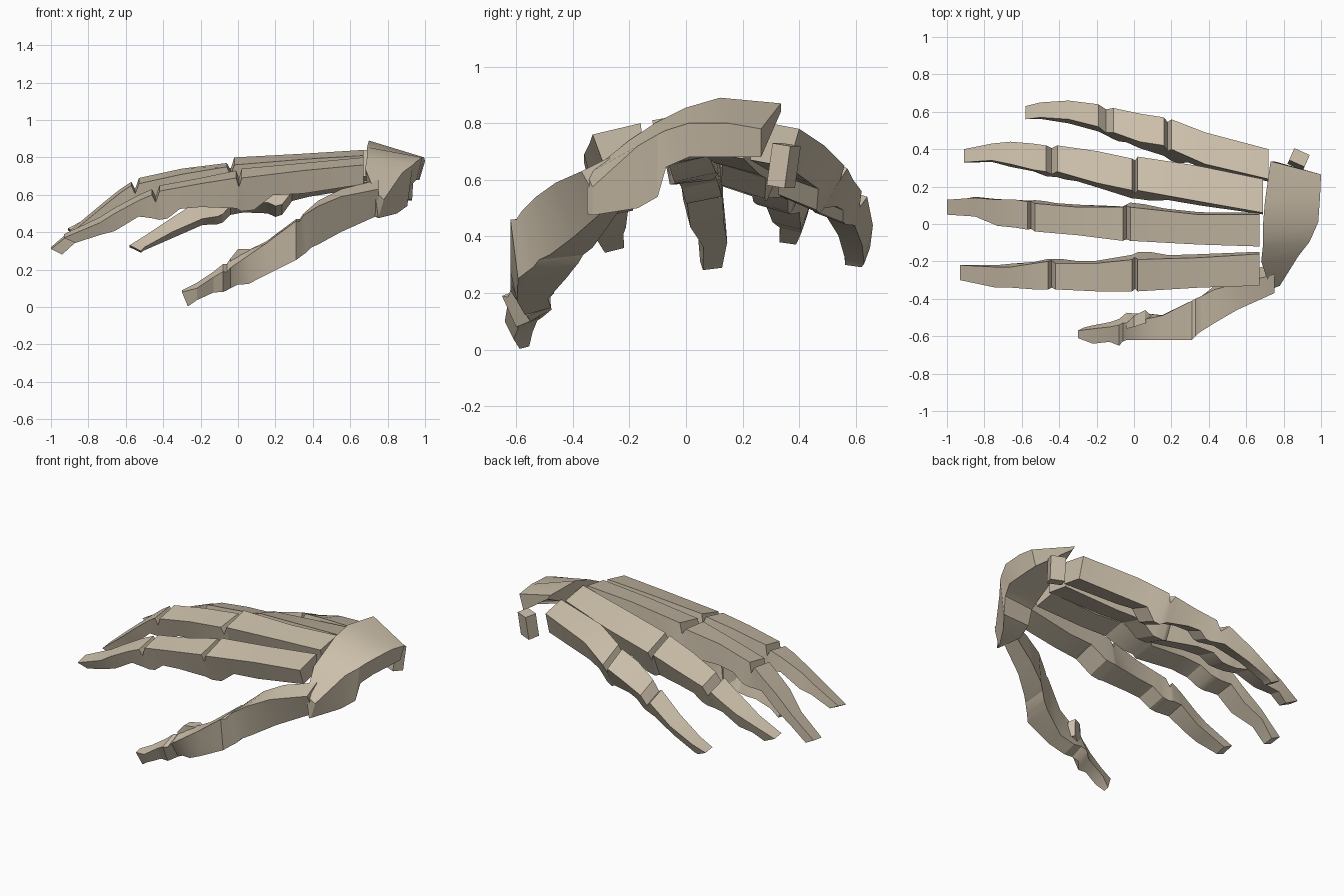
import bpy
import bmesh
import math
from mathutils import Vector, Matrix

old = bpy.data.objects.get("Cube")
if old:
    bpy.data.objects.remove(old, do_unlink=True)

# Single bone colour
bone = bpy.data.materials.new("bone_beige")
bone.use_nodes = True
colour = (0.60, 0.52, 0.40, 1.0)
bone.diffuse_color = colour
bone.node_tree.nodes["Principled BSDF"].inputs["Base Color"].default_value = colour


def finish(bm, name):
    bmesh.ops.recalc_face_normals(bm, faces=bm.faces)
    mesh = bpy.data.meshes.new(name)
    bm.to_mesh(mesh)
    bm.free()
    mesh.materials.append(bone)
    obj = bpy.data.objects.new(name, mesh)
    bpy.context.collection.objects.link(obj)
    bpy.ops.object.select_all(action='DESELECT')
    obj.select_set(True)
    bpy.context.view_layer.objects.active = obj
    bpy.ops.object.shade_smooth_by_angle(angle=math.radians(25))
    return obj


def loft(name, rings):
    """Bridge a run of four-cornered sections and cap both ends."""
    bm = bmesh.new()
    loops = [[bm.verts.new(p) for p in ring] for ring in rings]
    for one, two in zip(loops, loops[1:]):
        for i in range(4):
            j = (i + 1) % 4
            bm.faces.new((one[i], one[j], two[j], two[i]))
    bm.faces.new(loops[0])
    bm.faces.new(reversed(loops[-1]))
    return finish(bm, name)


def section(station, lean=0.0, sink=0.0):
    """Station in hundredths: x, both y edges, both top heights, depth."""
    x, ya, yb, za, zb, depth = [v / 100 for v in station]
    a, b = Vector((x, ya, za)), Vector((x, yb, zb))
    across = (b - a).normalized()
    down = Vector((0, across.z, -across.y))
    inset = (b - a) * 0.08
    low = down * depth + Vector((lean * depth, 0, 0))
    return [a + down * sink, b + down * sink, b + low - inset, a + low + inset]


def mix(p, q, t):
    return [u + (v - u) * t for u, v in zip(p, q)]


def digit(name, bones, lean=2.0, notch=0.05):
    """Chain of bones with a notch on top and a swollen knuckle at every joint."""
    rings = []
    for n, part in enumerate(bones):
        last = n == len(bones) - 1
        if n:
            rings.append(section(mix(bones[n - 1][-1], part[0], 0.5), sink=notch))
        for i, station in enumerate(part):
            if i == len(part) - 1 and not last:
                # Narrow waist just before the knuckle
                for t, thin in ((0.5, 1.0), (0.8, 0.0)):
                    waist = mix(part[i - 1], station, t)
                    waist[5] = part[i - 1][5] - 1 if thin else station[5]
                    rings.append(section(waist))
            tip = last and i == len(part) - 1
            rings.append(section(station, lean if tip else 0.0))
    return loft(name, rings)


# Four fingers, each three bones long
digit("index_finger", [
    [(67, -33, -16, 76, 80, 11), (35, -34, -18, 73, 77, 13), (2, -36, -19, 69, 74, 19)],
    [(-1, -36, -19, 69, 73, 17), (-20, -36, -21, 66, 69, 13), (-42, -35, -21, 62, 65, 16)],
    [(-46, -35, -20, 60, 63, 13), (-53, -35, -21, 57, 60, 9), (-66, -34, -23, 50, 53, 10),
     (-74, -34, -23, 45, 48, 7), (-93, -30, -22, 37, 39, 3)]])

digit("middle_finger", [
    [(67, -12, 5, 81, 84, 14), (35, -11, 5, 79, 82, 14), (-2, -9, 9, 76, 80, 18)],
    [(-6, -9, 9, 75, 77, 17), (-30, -6, 9, 71, 74, 13), (-53, -4, 11, 66, 69, 15)],
    [(-57, -3, 12, 65, 67, 13), (-63, -2, 13, 61, 63, 9), (-73, -1, 13, 53, 55, 10),
     (-85, 4, 14, 43, 45, 7), (-100, 5, 13, 31, 32, 3)]])

digit("ring_finger", [
    [(69, 6, 24, 84, 81, 14), (35, 12, 31, 80, 75, 14), (2, 18, 36, 76, 70, 19)],
    [(-1, 18, 35, 75, 69, 17), (-20, 22, 39, 71, 66, 13), (-41, 28, 42, 66, 62, 15)],
    [(-47, 28, 42, 64, 60, 13), (-54, 29, 43, 60, 57, 9), (-66, 32, 44, 55, 52, 10),
     (-76, 34, 43, 50, 48, 7), (-91, 33, 40, 42, 41, 4)]])

digit("little_finger", [
    [(72, 24, 40, 81, 78, 14), (38, 32, 49, 77, 72, 14), (20, 40, 56, 72, 65, 19)],
    [(16, 42, 57, 71, 64, 16), (3, 44, 59, 67, 60, 11), (-11, 49, 62, 61, 56, 13)],
    [(-19, 52, 64, 58, 54, 11), (-35, 56, 66, 48, 44, 8),
     (-50, 57, 65, 38, 36, 6), (-58, 56, 63, 33, 32, 3)]])

# Thumb, deeper and more blade-like
digit("thumb", [
    [(75, -37, -27, 63, 68, 16), (55, -46, -32, 59, 63, 20),
     (43, -53, -35, 54, 57, 21), (35, -58, -39, 49, 50, 21)],
    [(31, -62, -41, 46, 47, 21), (15, -62, -49, 34, 35, 17), (-4, -62, -53, 21, 26, 13)],
    [(-8, -65, -54, 19, 23, 12), (-13, -63, -55, 16, 19, 9),
     (-22, -64, -56, 10, 13, 7), (-30, -61, -57, 8, 9, 8)]], lean=0.4, notch=0.015)

# Spur on the inner side of the thumb
spur = [(9, -53, -49, 29, 29, 10), (6, -53, -46, 31, 31, 11), (0, -55, -49, 31, 31, 14),
        (-4, -56, -53, 26, 26, 13)]
loft("thumb_spur", [section(s) for s in spur])

# Wrist plate: front edge point, back edge point, thickness at each
plate = [
    ((.73, -.35, .62), (.78, -.33, .575), .14, .10),
    ((.68, -.20, .74), (.88, -.17, .72), .24, .22),
    ((.69, -.11, .80), (.935, -.10, .76), .26, .22),
    ((.69, -.08, .815), (.95, -.07, .775), .18, .13),
    ((.69, .00, .855), (.985, .01, .80), .17, .12),
    ((.70, .12, .89), (.995, .15, .80), .15, .12),
    ((.73, .335, .87), (1.0, .265, .78), .03, .10)]
rings = []
for front, back, thick_front, thick_back in plate:
    f, b = Vector(front), Vector(back)
    rings.append([f, b, b - Vector((.03, 0, thick_back)), f - Vector((-.02, 0, thick_front))])
loft("wrist_plate", rings)

# Loose wrist bone beside the plate
bm = bmesh.new()
place = (Matrix.Translation((.88, .345, .65)) @ Matrix.Rotation(-.42, 4, 'Z')
         @ Matrix.Rotation(-.15, 4, 'X') @ Matrix.Diagonal((.09, .07, .15, 1)))
bmesh.ops.create_cube(bm, size=1, matrix=place)
finish(bm, "small_wrist_bone")
